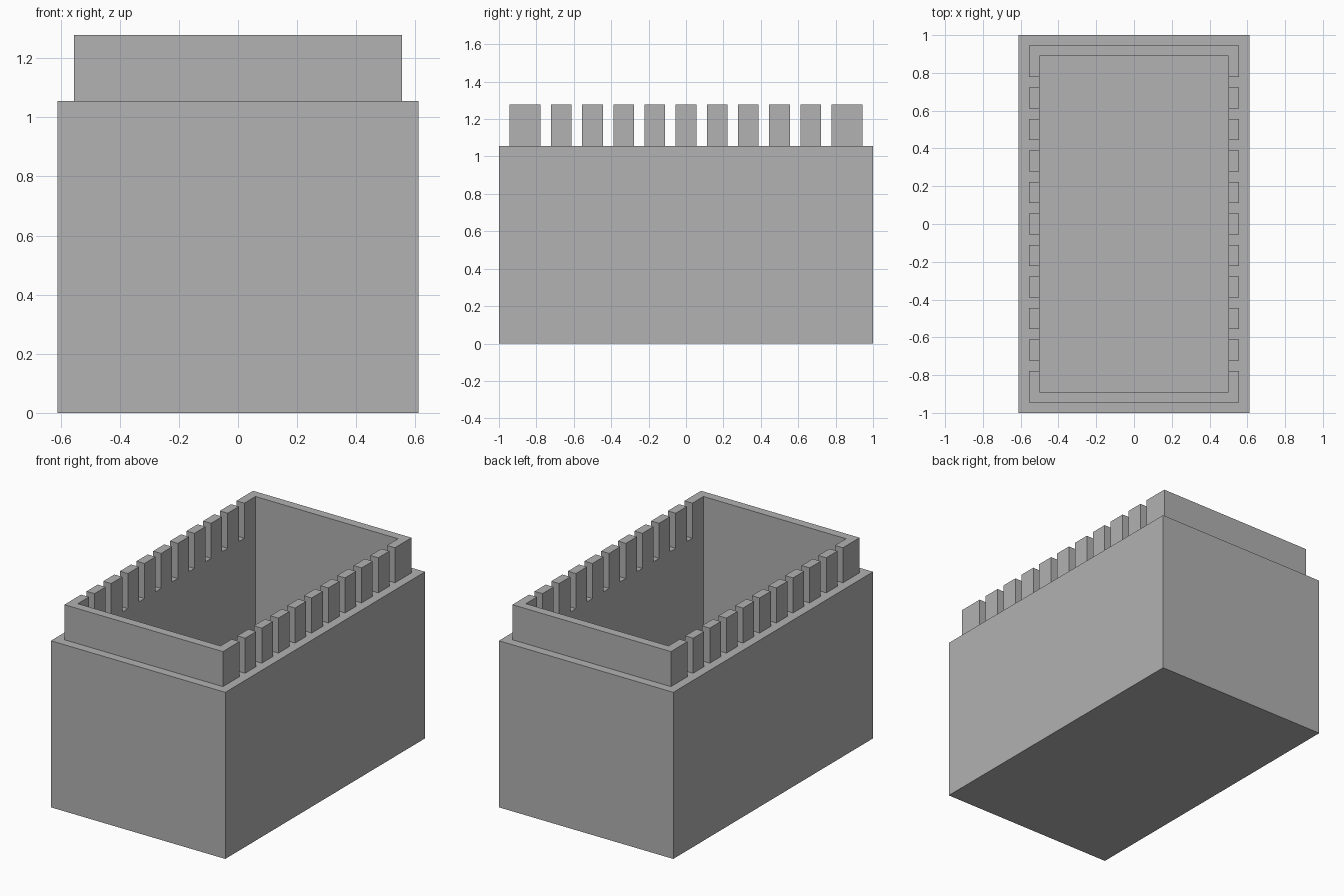
import bpy
import bmesh
from mathutils import Matrix, Vector

cube = bpy.data.objects.get("Cube")
if cube:
    bpy.data.objects.remove(cube, do_unlink=True)

U = 1 / 18                                # base module of the design
HALF_X, HALF_Y = 11 * U, 18 * U           # outer half sizes
BODY_TOP, LIP_TOP = 19 * U, 23 * U
WALL, LEDGE = 2 * U, U
FLOOR = 2 * U

grey = bpy.data.materials.new("plain grey")
grey.use_nodes = True
colour = (0.445, 0.445, 0.445, 1)
grey.diffuse_color = colour
grey.node_tree.nodes["Principled BSDF"].inputs["Base Color"].default_value = colour


def finish(name, bm):
    bmesh.ops.recalc_face_normals(bm, faces=bm.faces)
    mesh = bpy.data.meshes.new(name)
    bm.to_mesh(mesh)
    bm.free()
    mesh.materials.append(grey)
    obj = bpy.data.objects.new(name, mesh)
    bpy.context.collection.objects.link(obj)
    return obj


def add_box(bm, low, high):
    low, high = Vector(low), Vector(high)
    size = Matrix.Diagonal((*(high - low), 1))
    return bmesh.ops.create_cube(
        bm, size=1, matrix=Matrix.Translation((low + high) / 2) @ size)


# Box body: solid block with its top inset and sunk to the floor
bm = bmesh.new()
add_box(bm, (-HALF_X, -HALF_Y, 0), (HALF_X, HALF_Y, BODY_TOP))
top = max(bm.faces, key=lambda f: f.calc_center_median().z)
bmesh.ops.inset_region(bm, faces=[top], thickness=WALL, use_even_offset=True)
sunk = bmesh.ops.extrude_discrete_faces(bm, faces=[top])["faces"][0]
bmesh.ops.translate(bm, verts=sunk.verts, vec=(0, 0, FLOOR - BODY_TOP))
finish("box_body", bm)

# Lip ends: U-shaped walls wrapping round the front and back corners
out_x, out_y = HALF_X - LEDGE, HALF_Y - LEDGE
in_x, in_y = HALF_X - WALL, HALF_Y - WALL
end_y = 14 * U
half = [(out_x, end_y), (out_x, out_y), (-out_x, out_y), (-out_x, end_y),
        (-in_x, end_y), (-in_x, in_y), (in_x, in_y), (in_x, end_y)]
for name, side in (("front_lip", -1), ("back_lip", 1)):
    bm = bmesh.new()
    face = bm.faces.new([bm.verts.new((x, side * y, BODY_TOP)) for x, y in half])
    wall = bmesh.ops.extrude_face_region(bm, geom=[face], use_keep_orig=True)["geom"]
    bmesh.ops.translate(bm, vec=(0, 0, LIP_TOP - BODY_TOP),
                        verts=[v for v in wall if isinstance(v, bmesh.types.BMVert)])
    finish(name, bm)

# Lip sides: evenly spaced teeth with open slots between them
for name, side in (("left_teeth", 1), ("right_teeth", -1)):
    bm = bmesh.new()
    x0, x1 = sorted((side * in_x, side * out_x))
    for i in range(-4, 5):
        y = 3 * U * i
        add_box(bm, (x0, y - U, BODY_TOP), (x1, y + U, LIP_TOP))
    finish(name, bm)
